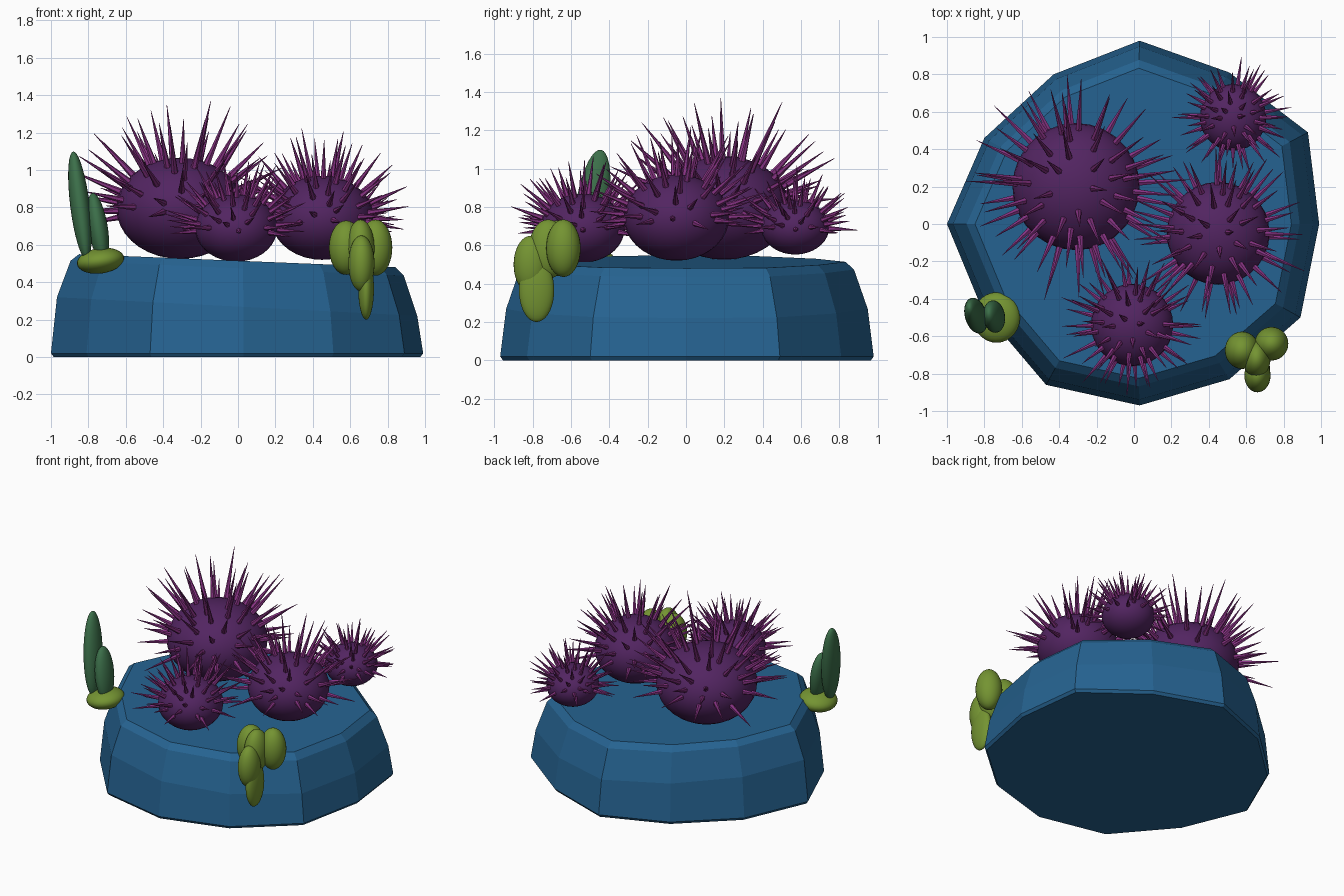
import bpy, bmesh, math, random
from mathutils import Vector, Matrix

if "Cube" in bpy.data.objects:
    bpy.data.objects.remove(bpy.data.objects["Cube"])

random.seed(7)


def material(name, rgb):
    m = bpy.data.materials.new(name)
    m.diffuse_color = (*rgb, 1)
    m.use_nodes = True
    m.node_tree.nodes["Principled BSDF"].inputs["Base Color"].default_value = m.diffuse_color
    return m


ROCK = material("rock blue", (0.019, 0.125, 0.285))
BODY = material("deep purple", (0.085, 0.018, 0.12))
SPINE = material("spine magenta", (0.24, 0.032, 0.225))
OLIVE = material("olive green", (0.175, 0.295, 0.032))
LEAF = material("leaf green", (0.045, 0.16, 0.068))


def finish(bm, name, mat, smooth):
    bmesh.ops.recalc_face_normals(bm, faces=bm.faces[:])
    mesh = bpy.data.meshes.new(name)
    for f in bm.faces:
        f.smooth = smooth
    bm.to_mesh(mesh)
    bm.free()
    mesh.materials.append(mat)
    ob = bpy.data.objects.new(name, mesh)
    bpy.context.collection.objects.link(ob)
    return ob


def ellipsoid(name, center, radii, mat, lean=(0, 0)):
    """Smooth stretched sphere, leaned about x and y (degrees)."""
    bm = bmesh.new()
    bmesh.ops.create_uvsphere(bm, u_segments=28, v_segments=18, radius=1)
    tilt = (Matrix.Rotation(math.radians(lean[0]), 4, 'X')
            @ Matrix.Rotation(math.radians(lean[1]), 4, 'Y'))
    bm.transform(Matrix.Translation(center) @ tilt @ Matrix.Diagonal((*radii, 1)))
    return finish(bm, name, mat, True)


# Rock: twelve-sided outline stacked in shrinking rings, top slopes to the right
outline = [(-1, 0), (-0.81, -0.46), (-0.47, -0.86), (0.03, -0.97), (0.51, -0.83),
           (0.89, -0.5), (0.99, 0), (0.93, 0.49), (0.51, 0.81), (0.03, 0.98),
           (-0.43, 0.8), (-0.8, 0.46)]
levels = [(0.985, 0.0, 0), (1.0, 0.02, 0), (0.968, 0.27, -0.05),
          (0.895, 0.475, -0.04), (0.85, 0.515, -0.035)]
bm = bmesh.new()
rings = [[bm.verts.new((x * s, y * s, z + slope * x)) for x, y in outline]
         for s, z, slope in levels]
for low, high in zip(rings, rings[1:]):
    for i in range(12):
        j = (i + 1) % 12
        bm.faces.new((low[i], low[j], high[j], high[i]))
bm.faces.new(rings[0][::-1])
bm.faces.new(rings[-1])
finish(bm, "rock", ROCK, False)


# Urchins: squashed ball with spines radiating over the upper part
def urchin(name, center, r, rz, count):
    ellipsoid(name + "_body", center, (r, r, rz), BODY)
    bm = bmesh.new()
    for i in range(count):
        z = 0.98 - 1.14 * (i + 0.5) / count + random.uniform(-0.03, 0.03)
        a = i * 2.39996 + random.uniform(-0.16, 0.16)
        h = math.sqrt(max(0, 1 - z * z))
        d = Vector((h * math.cos(a), h * math.sin(a), z))
        base = Vector((d.x * r, d.y * r, d.z * rz)) * 0.94
        tip = d * r * 1.82 * random.uniform(0.84, 1.03)
        axis = tip - base
        place = (Matrix.Translation(Vector(center) + (base + tip) / 2)
                 @ axis.to_track_quat('Z', 'Y').to_matrix().to_4x4())
        bmesh.ops.create_cone(bm, cap_ends=True, segments=6, radius1=0.009 + 0.03 * r,
                              radius2=0.0012, depth=axis.length, matrix=place)
    finish(bm, name + "_spines", SPINE, False)


urchin("large_urchin", (-0.31, 0.2, 0.795), 0.34, 0.27, 66)
urchin("medium_urchin", (0.45, -0.05, 0.745), 0.275, 0.225, 64)
urchin("front_urchin", (-0.01, -0.54, 0.69), 0.22, 0.18, 62)
urchin("back_urchin", (0.53, 0.57, 0.695), 0.178, 0.143, 60)

# Seaweed: two upright fronds on a cushion
ellipsoid("frond_cushion", (-0.735, -0.5, 0.515), (0.127, 0.135, 0.068), OLIVE, (0, -8))
ellipsoid("tall_frond", (-0.845, -0.49, 0.81), (0.052, 0.085, 0.295), LEAF, (-9, -7))
ellipsoid("short_frond", (-0.748, -0.495, 0.69), (0.052, 0.085, 0.19), LEAF, (-6, -9))

# Drooping algae clump over the front right edge
lobes = [((0.578, -0.675, 0.585), (0.092, 0.1, 0.145)),
         ((0.735, -0.64, 0.585), (0.09, 0.09, 0.15)),
         ((0.655, -0.72, 0.58), (0.075, 0.1, 0.155)),
         ((0.66, -0.81, 0.50), (0.07, 0.09, 0.15)),
         ((0.685, -0.78, 0.365), (0.042, 0.092, 0.165))]
for n, (c, rad) in enumerate(lobes):
    ellipsoid(f"algae_lobe_{n + 1}", c, rad, OLIVE)
